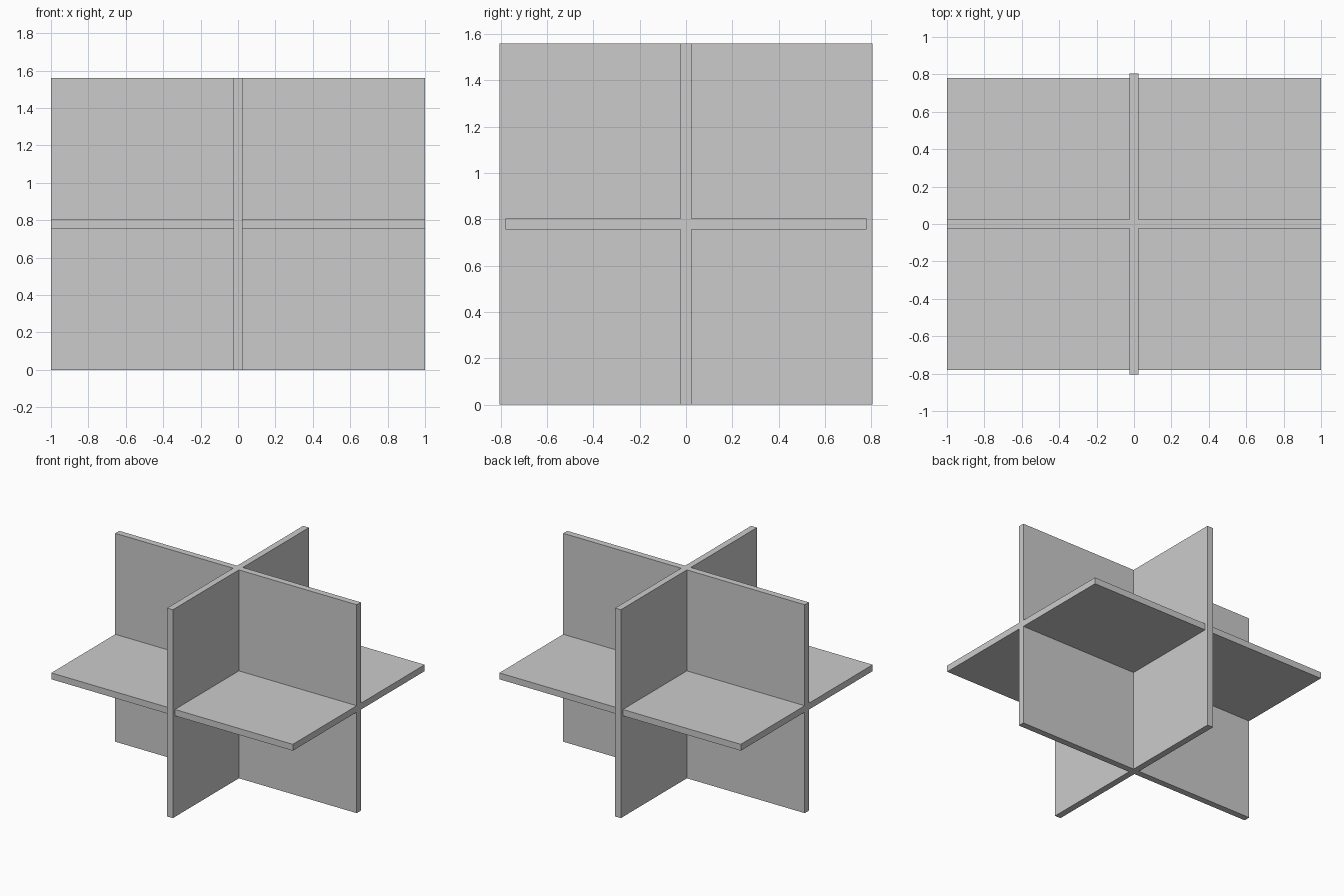
import bpy

if "Cube" in bpy.data.objects:
    bpy.data.objects.remove(bpy.data.objects["Cube"])

T = 0.048          # panel thickness
LENGTH = 2.0       # along x
DEPTH = 1.61       # along y, cross panel
HEIGHT = 1.56      # along z


def panel(name, size):
    """Flat board centred on the shared crossing point."""
    bpy.ops.mesh.primitive_cube_add(size=1, location=(0, 0, HEIGHT / 2))
    ob = bpy.context.object
    ob.name = name
    ob.scale = size
    bpy.ops.object.transform_apply(location=False, rotation=False, scale=True)
    return ob


# Three interlocking boards, one per axis plane
panel("lengthwise_panel", (LENGTH, T, HEIGHT))
panel("crosswise_panel", (T, DEPTH, HEIGHT))
panel("horizontal_panel", (LENGTH, HEIGHT, T))
